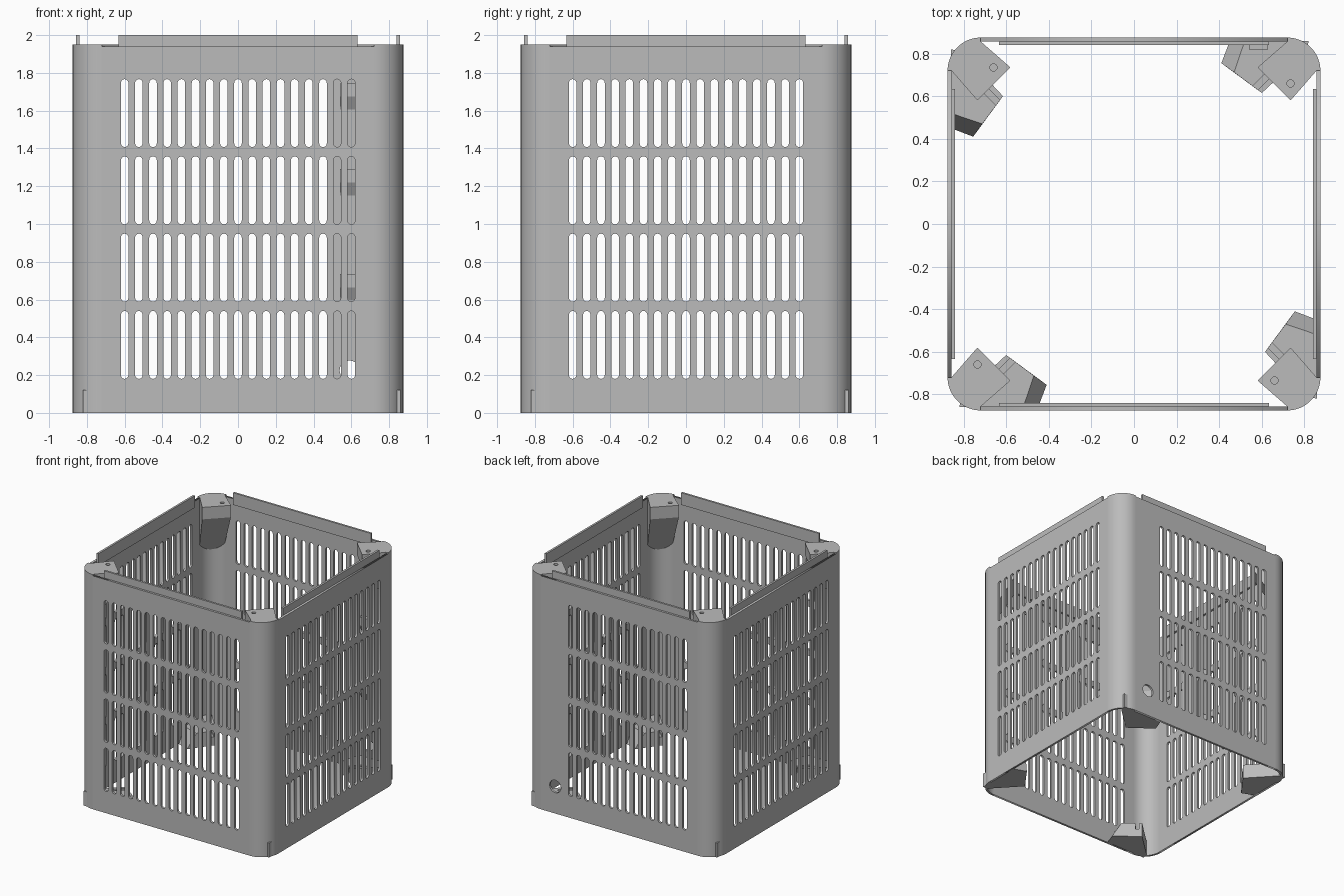
import bpy, bmesh, math
from mathutils import Matrix, Vector

if "Cube" in bpy.data.objects:
    bpy.data.objects.remove(bpy.data.objects["Cube"], do_unlink=True)

HALF, RADIUS, WALL = 0.875, 0.155, 0.018
FLAT = HALF - RADIUS
INNER = RADIUS - WALL
TOP = 1.95

grey = bpy.data.materials.new("plain_grey")
grey.use_nodes = True
grey.diffuse_color = (0.5, 0.5, 0.5, 1)
grey.node_tree.nodes["Principled BSDF"].inputs["Base Color"].default_value = (0.5, 0.5, 0.5, 1)


def add_object(name, mesh):
    mesh.materials.clear()
    mesh.materials.append(grey)
    ob = bpy.data.objects.new(name, mesh)
    bpy.context.collection.objects.link(ob)
    return ob


def prism(name, bottom, top):
    """Solid between two matching rings of points."""
    bm = bmesh.new()
    lo = [bm.verts.new(p) for p in bottom]
    hi = [bm.verts.new(p) for p in top]
    bm.faces.new(lo)
    bm.faces.new(hi)
    n = len(lo)
    for i in range(n):
        j = (i + 1) % n
        bm.faces.new((lo[i], lo[j], hi[j], hi[i]))
    bmesh.ops.recalc_face_normals(bm, faces=bm.faces)
    mesh = bpy.data.meshes.new(name)
    bm.to_mesh(mesh)
    bm.free()
    return add_object(name, mesh)


def box(name, x, y, z):
    ring = [(x[0], y[0]), (x[1], y[0]), (x[1], y[1]), (x[0], y[1])]
    return prism(name, [(*p, z[0]) for p in ring], [(*p, z[1]) for p in ring])


def arc(cx, cy, r, start, end, steps):
    angles = [math.radians(start + (end - start) * i / steps) for i in range(steps + 1)]
    return [(cx + r * math.cos(a), cy + r * math.sin(a)) for a in angles]


def smooth(ob):
    bpy.ops.object.select_all(action='DESELECT')
    ob.select_set(True)
    bpy.context.view_layer.objects.active = ob
    bpy.ops.object.shade_smooth_by_angle(angle=math.radians(30))


def cut(ob, cutter):
    """Subtract the cutter, bake the result and drop the cutter."""
    cutter.hide_render = True
    mod = ob.modifiers.new("cut", 'BOOLEAN')
    mod.operation, mod.solver, mod.object = 'DIFFERENCE', 'EXACT', cutter
    graph = bpy.context.evaluated_depsgraph_get()
    mesh = bpy.data.meshes.new_from_object(ob.evaluated_get(graph))
    ob.modifiers.clear()
    ob.data = mesh
    bpy.data.objects.remove(cutter, do_unlink=True)


def repeat_round(ob, names):
    """Copy the part to the other three sides by quarter turns."""
    ob.name = names[0]
    for k in range(1, 4):
        mesh = ob.data.copy()
        mesh.transform(Matrix.Rotation(k * math.pi / 2, 4, 'Z'))
        add_object(names[k], mesh)


def slotted_panel(name, turn, first_column=-8, hole=None):
    curve = bpy.data.curves.new(name, 'CURVE')
    curve.dimensions, curve.fill_mode = '2D', 'BOTH'
    curve.extrude = WALL / 2
    loops = [[(-FLAT, 0), (FLAT, 0), (FLAT, 1.94), (-FLAT, 1.94)]]
    for row in range(4):
        low = 0.18 + 0.409 * row
        for col in range(first_column, 9):
            x = col * 0.075
            loops.append(arc(x, low + 0.34, 0.02, 0, 180, 6) + arc(x, low + 0.02, 0.02, 180, 360, 6))
    if hole:
        loops.append(arc(*hole, 0, 360, 24)[:-1])
    for pts in loops:
        spline = curve.splines.new('POLY')
        spline.points.add(len(pts) - 1)
        for point, (x, y) in zip(spline.points, pts):
            point.co = (x, y, 0, 1)
        spline.use_cyclic_u = True
    temp = bpy.data.objects.new("panel_outline", curve)
    bpy.context.collection.objects.link(temp)
    graph = bpy.context.evaluated_depsgraph_get()
    mesh = bpy.data.meshes.new_from_object(temp.evaluated_get(graph))
    bpy.data.objects.remove(temp, do_unlink=True)
    mesh.transform(Matrix.Rotation(turn * math.pi / 2, 4, 'Z')
                   @ Matrix.Translation((0, -HALF + WALL / 2, 0))
                   @ Matrix.Rotation(math.pi / 2, 4, 'X'))
    return add_object(name, mesh)


SIDES = ["front", "left", "back", "right"]
CORNERS = ["back_left", "back_right", "front_right", "front_left"]

# Slotted walls; the back one has a solid strip with a round cable hole
for turn, side in enumerate(SIDES):
    if side == "back":
        slotted_panel("back_wall", turn, -6, (-0.59, 0.225, 0.052))
    else:
        slotted_panel(side + "_wall", turn)

# Rounded corner walls
ring = arc(FLAT, FLAT, RADIUS, 0, 90, 16) + arc(FLAT, FLAT, INNER, 90, 0, 16)
corner = prism("corner", [(*p, 0) for p in ring], [(*p, TOP) for p in ring])
smooth(corner)
repeat_round(corner, [c + "_corner" for c in CORNERS])

# Top corner blocks: flat on top, sloping underneath, with a screw hole
ring = [(0.58, 0.735), (0.735, 0.58)] + arc(FLAT, FLAT, INNER, 0, 90, 16)
slope = lambda p: 1.85 - 1.6 * ((p[0] + p[1]) / math.sqrt(2) - 0.93)
block = prism("block", [(*p, slope(p)) for p in ring], [(*p, TOP) for p in ring])
ring = arc(0.735, 0.66, 0.017, 0, 360, 16)[:-1]
cut(block, prism("screw_cutter", [(*p, 1.82) for p in ring], [(*p, 2) for p in ring]))
smooth(block)
repeat_round(block, [c + "_screw_block" for c in CORNERS])

# Bottom corner feet with a sloping end and a groove
lower = [(-0.60, -0.615), (-0.41, -0.755), (-0.45, -0.86), (-0.82, -0.86), (-0.81, -0.81)]
upper = [(-0.60, -0.615), (-0.47, -0.712), (-0.52, -0.86), (-0.82, -0.86), (-0.81, -0.81)]
foot = prism("foot", [(*p, 0) for p in lower], [(*p, 0.12) for p in upper])
groove = box("groove_cutter", (-0.09, 0.06), (-0.015, 0.015), (0.07, 0.2))
groove.data.transform(Matrix.Translation((-0.6, -0.67, 0)) @ Matrix.Rotation(math.pi / 4, 4, 'Z'))
cut(foot, groove)
repeat_round(foot, [c + "_foot" for c in ("front_right", "front_left", "back_left", "back_right")])

# Raised lips inside the top edges
lip = box("lip", (-0.633, 0.633), (-HALF + WALL, -0.84), (1.9, 2))
repeat_round(lip, [s + "_lip" for s in SIDES])

# Cable clips on the inside of the back wall
for i, z in enumerate((0.595, 1.15, 1.605)):
    profile = [(0.858, z), (0.82, z + 0.07), (0.82, z + 0.14), (0.858, z + 0.14)]
    prism("cable_clip_%d" % (i + 1), [(0.54, *p) for p in profile], [(0.63, *p) for p in profile])
